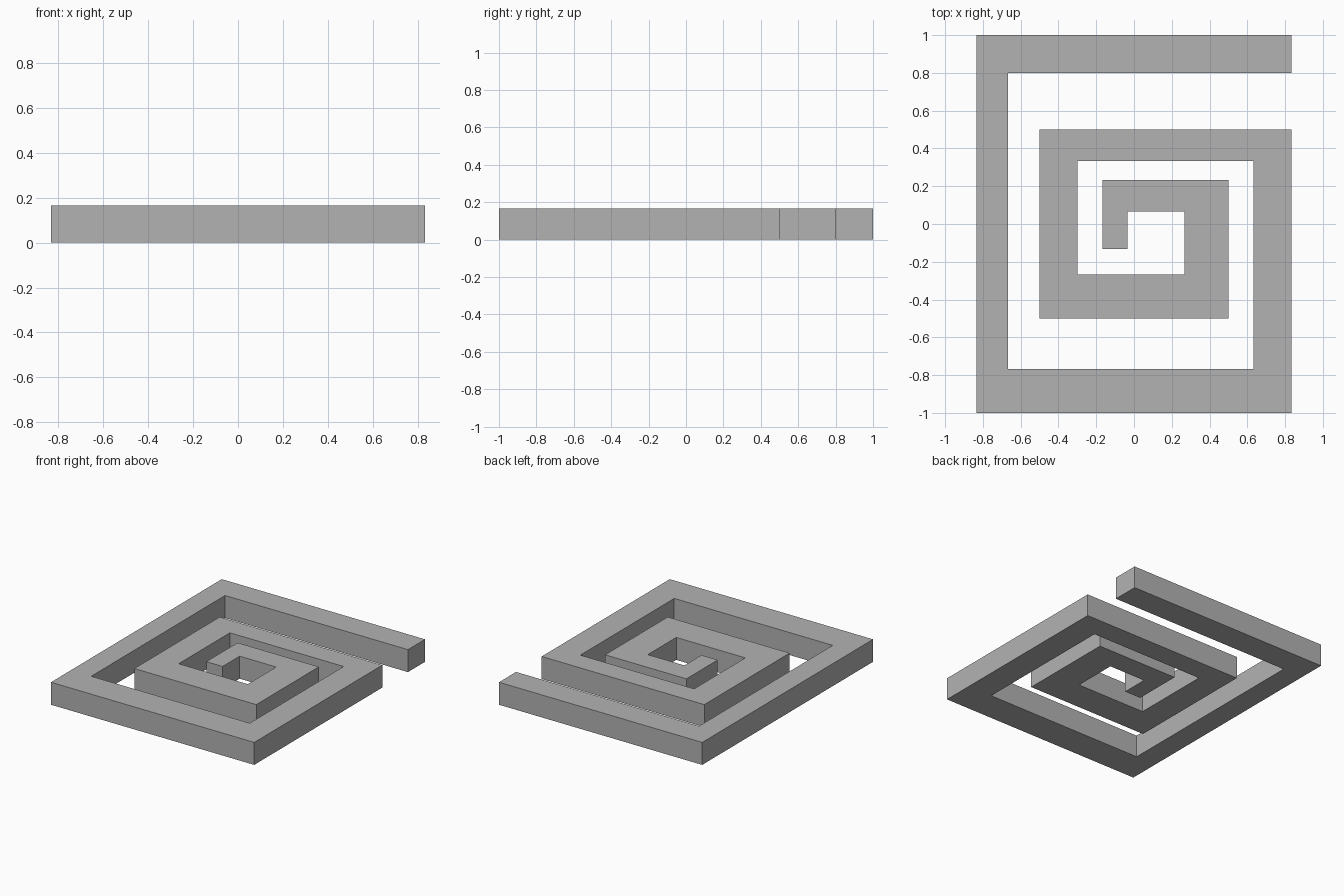
import bpy
import bmesh
from mathutils import Vector

cube = bpy.data.objects.get("Cube")
if cube:
    bpy.data.objects.remove(cube, do_unlink=True)

UNIT = 1 / 30      # grid step of the plan
HEIGHT = 5 * UNIT

# Plain grey material
grey = bpy.data.materials.new("plain_grey")
grey.use_nodes = True
colour = (0.45, 0.45, 0.45, 1)
grey.diffuse_color = colour
grey.node_tree.nodes["Principled BSDF"].inputs["Base Color"].default_value = colour

# Spiral plan: outer edge winding inwards, then inner edge winding back out
outer_edge = [(25, 30), (-25, 30), (-25, -30), (25, -30), (25, 15), (-15, 15),
              (-15, -15), (15, -15), (15, 7), (-5, 7), (-5, -4)]
inner_edge = [(-1, -4), (-1, 2), (8, 2), (8, -8), (-9, -8), (-9, 10),
              (19, 10), (19, -23), (-20, -23), (-20, 24), (25, 24)]

# Fill the plan and extrude it to the wall height
bm = bmesh.new()
base = bm.faces.new([bm.verts.new((x * UNIT, y * UNIT, 0))
                     for x, y in outer_edge + inner_edge])
raised = bmesh.ops.extrude_face_region(bm, geom=[base], use_keep_orig=True)["geom"]
bmesh.ops.translate(bm, vec=Vector((0, 0, HEIGHT)),
                    verts=[v for v in raised if isinstance(v, bmesh.types.BMVert)])
bmesh.ops.recalc_face_normals(bm, faces=bm.faces)

mesh = bpy.data.meshes.new("square_spiral")
bm.to_mesh(mesh)
bm.free()
mesh.materials.append(grey)
spiral = bpy.data.objects.new("square_spiral", mesh)
bpy.context.collection.objects.link(spiral)
